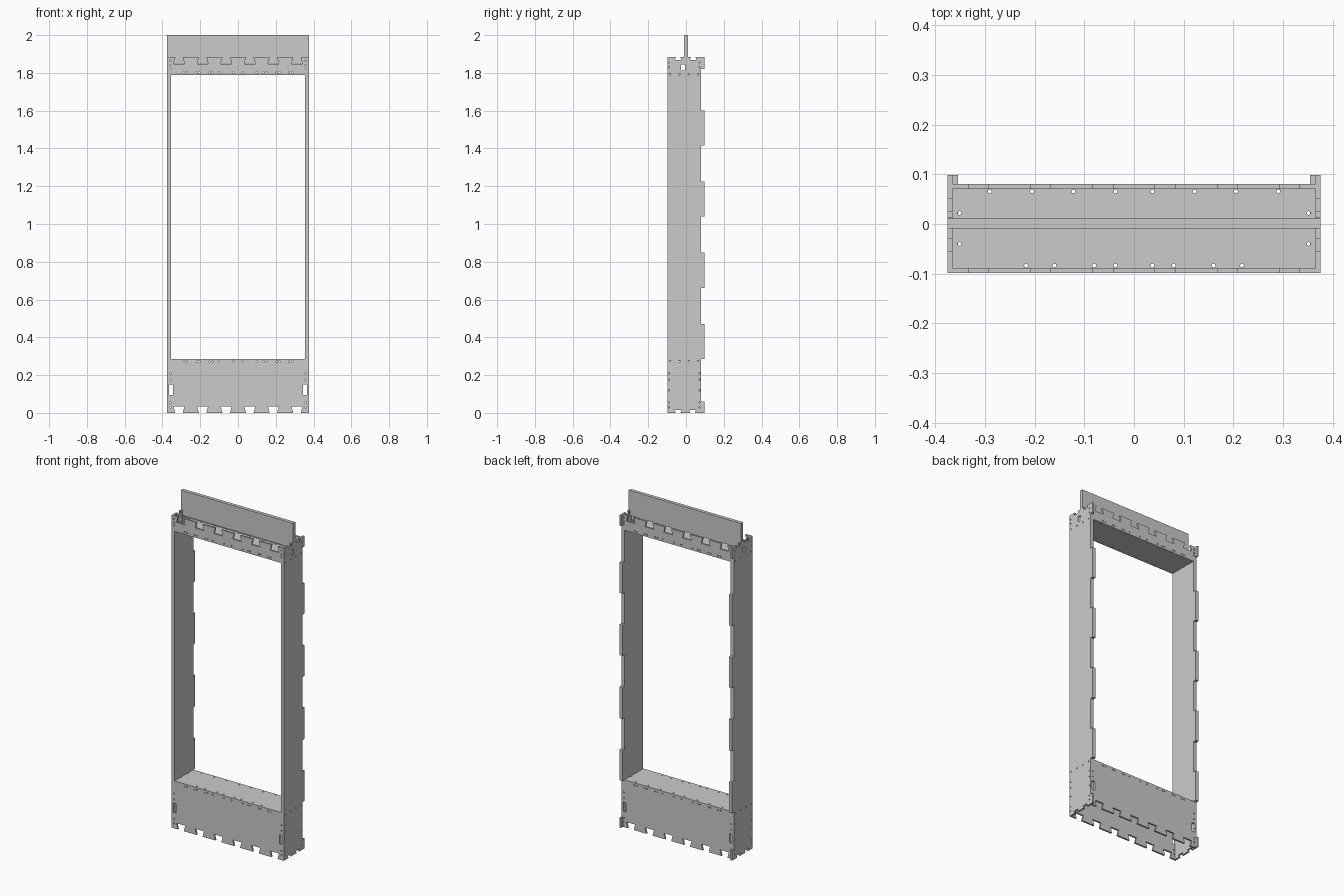
import bpy, bmesh, math
from mathutils import Euler

if "Cube" in bpy.data.objects:
    bpy.data.objects.remove(bpy.data.objects["Cube"])

T = 0.0104                      # sheet thickness
W, WI = 0.375, 0.375 - T        # outer / inner face of outer side sheets
YF, YB, YT = -0.0985, 0.0805, 0.0985   # front, back, back of tabs
TOP, SILL, HEAD = 1.883, 0.286, 1.79
TEETH = [-0.3125 + 0.125 * i for i in range(6)]
FRONT = (math.pi / 2, 0, 0)             # profile (x, z)
SIDE = (math.pi / 2, 0, math.pi / 2)    # profile (y, z)
FLAT = (0, 0, 0)                        # profile (x, y)


def sheet(name, outline, holes, rot, loc, t=T):
    """Flat cut sheet: outline with holes, centred in thickness at loc."""
    cu = bpy.data.curves.new(name, 'CURVE')
    cu.dimensions, cu.fill_mode, cu.extrude = '2D', 'BOTH', t / 2
    for pts in [outline] + holes:
        sp = cu.splines.new('POLY')
        sp.points.add(len(pts) - 1)
        for p, (u, v) in zip(sp.points, pts):
            p.co = (u, v, 0, 1)
        sp.use_cyclic_u = True
    tmp = bpy.data.objects.new(name + "_profile", cu)
    bpy.context.collection.objects.link(tmp)
    dg = bpy.context.evaluated_depsgraph_get()
    me = bpy.data.meshes.new_from_object(tmp.evaluated_get(dg))
    bpy.data.objects.remove(tmp)
    bm = bmesh.new()
    bm.from_mesh(me)
    bmesh.ops.remove_doubles(bm, verts=bm.verts, dist=1e-5)
    bmesh.ops.recalc_face_normals(bm, faces=bm.faces)
    for f in bm.faces:
        f.smooth = False
    bm.transform(Euler(rot).to_matrix().to_4x4())
    bm.to_mesh(me)
    bm.free()
    ob = bpy.data.objects.new(name, me)
    ob.location = loc
    bpy.context.collection.objects.link(ob)
    return ob


def dot(u, v, r=0.004):
    return [(u + r * math.cos(a * math.pi / 4), v + r * math.sin(a * math.pi / 4))
            for a in range(8)]


def rect(a, b, c, d):
    return [(a, c), (b, c), (b, d), (a, d)]


def dovetail(c, edge, depth, mouth, inner):
    """Four points of a dovetail notch, in rising order of u."""
    return [(c - mouth, edge), (c - inner, edge + depth),
            (c + inner, edge + depth), (c + mouth, edge)]


def mirrored(xs):
    return [s * x for x in xs for s in (-1, 1)]


# Lower and upper panels, front and back
ROW = mirrored([0.287, 0.27, 0.22, 0.205, 0.15, 0.135, 0.1, 0.025])
lower = [(-WI, 0)]
for c in TEETH:
    lower += dovetail(c, 0, 0.035, 0.02, 0.029)
lower += [(WI, 0), (WI, 0.095), (0.345, 0.095), (0.345, 0.15), (WI, 0.15),
          (WI, SILL), (-WI, SILL),
          (-WI, 0.15), (-0.345, 0.15), (-0.345, 0.095), (-WI, 0.095)]
low_holes = [dot(x, 0.271) for x in ROW]
low_holes += [dot(x, z) for x in (-0.358, 0.358) for z in (0.03, 0.055, 0.175, 0.21)]

upper = [(-WI, TOP)]
for c in TEETH:
    upper += dovetail(c, TOP, -0.035, 0.02, 0.029)
upper += [(WI, TOP), (WI, HEAD), (-WI, HEAD)]
up_holes = [dot(x, 1.803) for x in ROW]
up_holes += [dot(x, z) for x in (-0.358, 0.358) for z in (1.825, 1.842, 1.865)]

for tag, y in (("front", YF + T / 2), ("back", YB - T / 2)):
    sheet("lower_panel_" + tag, lower, low_holes, FRONT, (0, y, 0))
    sheet("upper_panel_" + tag, upper, up_holes, FRONT, (0, y, 0))

# Window sill and head boards
board = rect(-WI, WI, YF + T, YB - T)
b_holes = [dot(x, YF + T + 0.0045) for x in mirrored([0.217, 0.16, 0.08, 0.037])]
b_holes += [dot(x, YB - T - 0.0045) for x in mirrored([0.29, 0.205, 0.122, 0.037])]
b_holes += [dot(x, y) for x in (-0.351, 0.351) for y in (-0.04, 0.022)]
sheet("sill_board", board, b_holes, FLAT, (0, 0, SILL - T / 2))
sheet("head_board", board, b_holes, FLAT, (0, 0, HEAD + T / 2))

# Outer side sheets with rear tabs, and inner jambs beside the opening
TABS = [(0.286, 0.47), (0.66, 0.85), (1.04, 1.225), (1.415, 1.60)]


def tab_edge(tabs):
    return [p for a, b in tabs for p in ((YB, a), (YT, a), (YT, b), (YB, b))]


side = [(YF, 0)]
for c in (-0.042, 0.035):
    side += dovetail(c, 0, 0.015, 0.012, 0.018)
side += [(YT, 0), (YT, 0.06), (YB, 0.06)] + tab_edge(TABS)
side += [(YB, 1.82), (YT, 1.82), (YT, TOP)]
side += dovetail(0.038, TOP, -0.015, 0.012, 0.018)[::-1]
side += [(0.0118, TOP), (0.0118, 1.85), (-0.0095, 1.85), (-0.0095, TOP)]
side += dovetail(-0.042, TOP, -0.015, 0.012, 0.018)[::-1]
side += [(YF, TOP)]
s_holes = [rect(-0.027, -0.006, 1.813, 1.845)]
s_holes += [dot(y, z) for z in (0.273, 1.793) for y in (-0.084, -0.035, 0.015, 0.064)]
s_holes += [dot(y, z) for y in (-0.09, 0.071)
            for z in (0.03, 0.055, 0.12, 0.175, 0.21, 1.83, 1.855)]

jamb = [(YF, SILL)] + tab_edge([(SILL, 0.47)] + TABS[1:])[1:] + [(YB, HEAD), (YF, HEAD)]

for tag, s in (("left", -1), ("right", 1)):
    sheet("side_sheet_" + tag, side, s_holes, SIDE, (s * (W - T / 2), 0, 0))
    sheet("jamb_" + tag, jamb, [], SIDE, (s * (WI - T / 2), 0, 0))

# Double upright board standing out of the top
for tag, y in (("front", -0.0043), ("back", 0.0061)):
    sheet("top_board_" + tag, rect(-W, W, 1.85, 2.0), [], FRONT, (0, y, 0))
